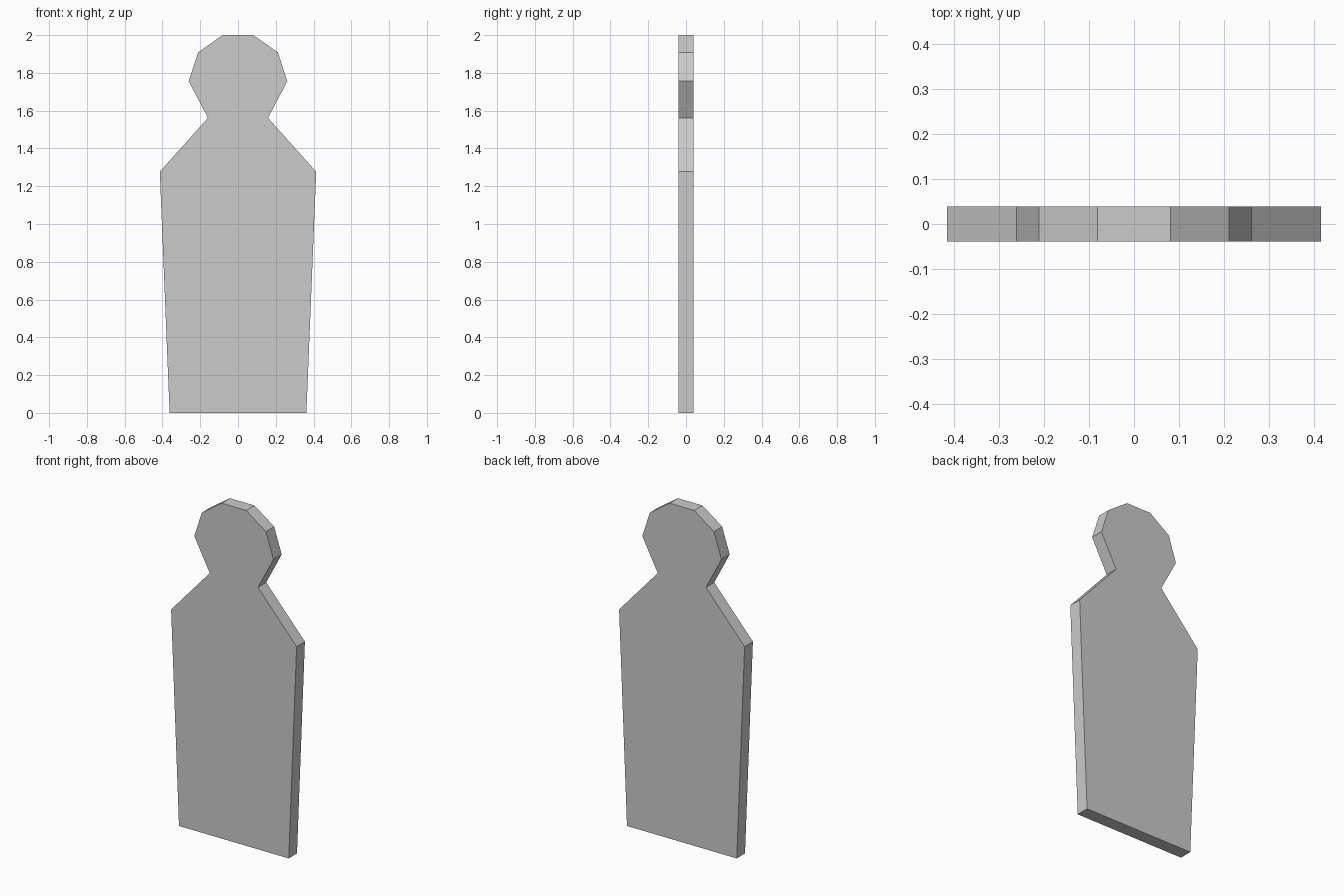
import bpy
import bmesh

if "Cube" in bpy.data.objects:
    bpy.data.objects.remove(bpy.data.objects["Cube"])

HALF_DEPTH = 0.039

# Right half of the silhouette, from base to crown: (x, z)
half = [(0.362, 0.0), (0.414, 1.277), (0.159, 1.562),
        (0.261, 1.756), (0.211, 1.909), (0.081, 2.0)]
outline = half + [(-x, z) for x, z in reversed(half)]

# Flat target board: one outline face extruded through its thickness
bm = bmesh.new()
front = bm.faces.new([bm.verts.new((x, -HALF_DEPTH, z)) for x, z in outline])
result = bmesh.ops.extrude_face_region(bm, geom=[front], use_keep_orig=True)
back_verts = [g for g in result["geom"] if isinstance(g, bmesh.types.BMVert)]
bmesh.ops.translate(bm, verts=back_verts, vec=(0, 2 * HALF_DEPTH, 0))
bmesh.ops.recalc_face_normals(bm, faces=bm.faces[:])

mesh = bpy.data.meshes.new("silhouette_board")
bm.to_mesh(mesh)
bm.free()
board = bpy.data.objects.new("silhouette_board", mesh)
bpy.context.collection.objects.link(board)
